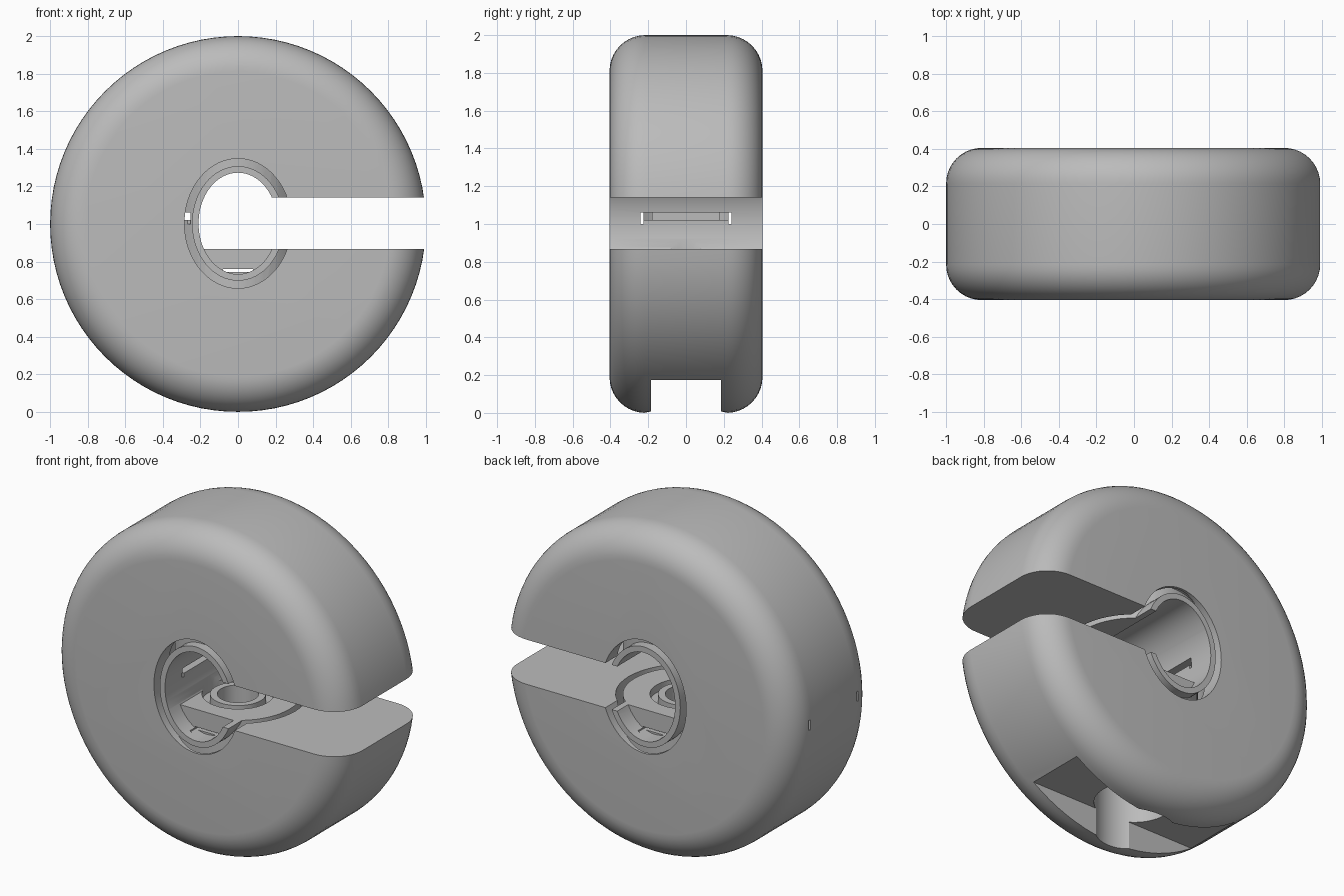
import bpy
from math import pi

if "Cube" in bpy.data.objects:
    bpy.data.objects.remove(bpy.data.objects["Cube"], do_unlink=True)

grey = bpy.data.materials.new("plain grey")
grey.use_nodes = True
COLOUR = (0.5, 0.5, 0.5, 1)
grey.diffuse_color = COLOUR
grey.node_tree.nodes["Principled BSDF"].inputs["Base Color"].default_value = COLOUR

MID = 1.003      # height of the slot and bore axis
FLOOR = 0.867    # slot floor
CEIL = 1.14      # slot ceiling


def apply_mods(ob):
    bpy.context.view_layer.objects.active = ob
    for m in list(ob.modifiers):
        bpy.ops.object.modifier_apply(modifier=m.name)


def bake(ob):
    bpy.ops.object.transform_apply(location=True, rotation=True, scale=True)
    return ob


def box(name, x, y, z):
    lo, hi = zip(x, y, z)
    bpy.ops.mesh.primitive_cube_add(size=1, location=[(a + b) / 2 for a, b in zip(lo, hi)])
    ob = bpy.context.object
    ob.name = name
    ob.scale = [b - a for a, b in zip(lo, hi)]
    return bake(ob)


def bore(name, rx, rz, depth, z=MID, sides=64):
    """Elliptical cylinder along y."""
    bpy.ops.mesh.primitive_cylinder_add(vertices=sides, radius=1, depth=depth,
                                        location=(0, 0, z), rotation=(pi / 2, 0, 0))
    ob = bpy.context.object
    ob.name = name
    ob.scale = (rx, rz, 1)
    return bake(ob)


def post(name, r, z0, z1, sides=48):
    """Round cylinder along z."""
    bpy.ops.mesh.primitive_cylinder_add(vertices=sides, radius=r, depth=z1 - z0,
                                        location=(0, 0, (z0 + z1) / 2))
    ob = bpy.context.object
    ob.name = name
    return bake(ob)


def boolean(target, tool, op="DIFFERENCE"):
    m = target.modifiers.new("bool", "BOOLEAN")
    m.operation, m.object, m.solver = op, tool, "EXACT"
    apply_mods(target)
    bpy.data.objects.remove(tool, do_unlink=True)


def finish(ob):
    ob.data.materials.clear()
    ob.data.materials.append(grey)
    bpy.ops.object.select_all(action="DESELECT")
    ob.select_set(True)
    bpy.context.view_layer.objects.active = ob
    bpy.ops.object.shade_smooth_by_angle(angle=pi / 6)


def slot():
    return box("slot_cutter", (0, 1.2), (-0.6, 0.6), (FLOOR, CEIL))


# Wheel with rounded rims
wheel = bore("wheel_body", 1, 1, 0.81, z=1, sides=96)
rim = wheel.modifiers.new("rim", "BEVEL")
rim.width, rim.segments, rim.limit_method = 0.19, 10, "ANGLE"
rim.angle_limit = pi / 4
apply_mods(wheel)

# Cavity for the core, side slot, and channel with round recess underneath
boolean(wheel, bore("cavity", 0.285, 0.345, 1))
boolean(wheel, post("cavity_bulge", 0.39, 0.6, 1.4))
boolean(wheel, slot())
boolean(wheel, box("channel", (-1.2, 1.2), (-0.185, 0.185), (-0.2, 0.175)))
boolean(wheel, post("recess", 0.22, -0.1, 0.4))
for side in (-1, 1):
    y = side * 0.232
    boolean(wheel, box("strap_end", (-1.1, -0.3), (y - 0.008, y + 0.008), (1.0, 1.06)))
finish(wheel)

# Core sleeve with a round swelling that holds it in the wheel
core = bore("core_sleeve", 0.245, 0.305, 0.81)
boolean(core, post("swelling", 0.35, 0.63, 1.37), "UNION")
boolean(core, bore("bore", 0.21, 0.27, 1))

# Shelf filling the lower part of the bore
shelf = bore("shelf", 0.212, 0.272, 0.6)
boolean(shelf, box("shelf_trim", (-1, 1), (-1, 1), (FLOOR, 2)))
boolean(core, shelf, "UNION")
boolean(core, slot())

# Screw hole and ring groove in the shelf
boolean(core, post("screw_hole", 0.115, 0.7, 1.0))
ring = post("ring_groove", 0.2, 0.82, 0.95)
boolean(ring, post("ring_inner", 0.155, 0.7, 1.0))
boolean(core, ring)
boolean(core, box("shelf_slit", (-0.08, 0.08), (-0.35, 0.35), (0.745, 0.76)))

# Thin strap slit in the bore wall
boolean(core, box("strap_slit", (-0.3, -0.18), (-0.24, 0.24), (1.022, 1.06)))
for side in (-1, 1):
    y = side * 0.232
    boolean(core, box("strap_end", (-0.6, -0.18), (y - 0.008, y + 0.008), (1.0, 1.06)))
finish(core)
